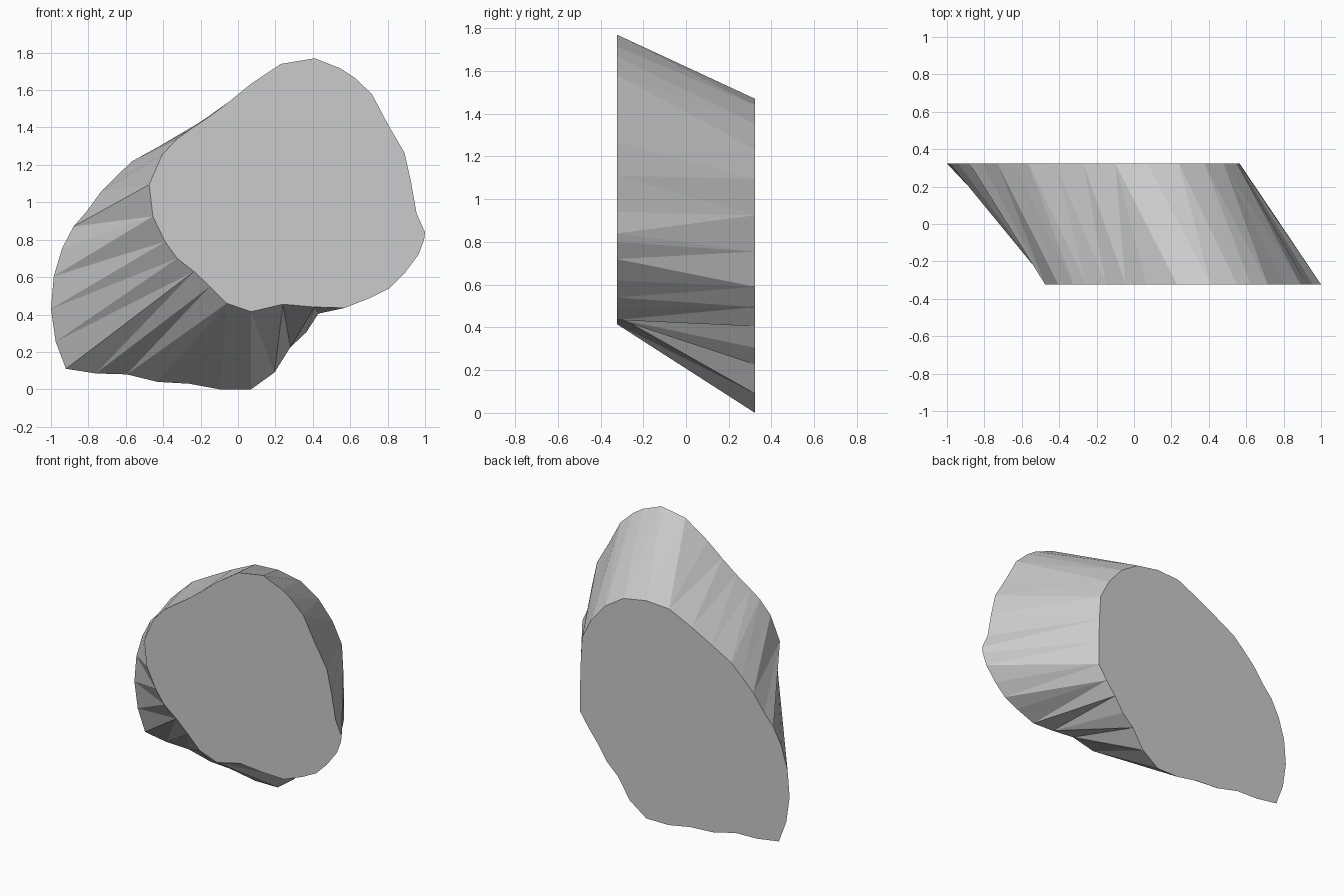
import bpy, bmesh

HALF_DEPTH = 0.323

# Front outline (x, z), starting at the top and running down the left side
FRONT = [(.065, 1.63), (-.045, 1.54), (-.15, 1.46), (-.255, 1.39), (-.325, 1.34), (-.405, 1.255),
         (-.475, 1.095), (-.455, .925), (-.39, .79), (-.325, .70), (-.235, .63), (-.15, .55),
         (-.06, .46), (.07, .415), (.24, .455), (.41, .44), (.57, .435), (.71, .49),
         (.81, .54), (.89, .62), (.965, .72), (.995, .80), (1.0, .84), (.955, .94),
         (.925, 1.11), (.89, 1.265), (.80, 1.42), (.715, 1.58), (.625, 1.665), (.55, 1.715),
         (.41, 1.77), (.23, 1.74)]

# Back outline, same direction
BACK = [(-.1, 1.46), (-.27, 1.38), (-.42, 1.30), (-.565, 1.22), (-.645, 1.145), (-.73, 1.06),
        (-.81, .95), (-.88, .87), (-.94, .755), (-.985, .605), (-1.0, .43), (-.975, .255),
        (-.92, .11), (-.76, .085), (-.595, .08), (-.43, .04), (-.26, .03), (-.095, 0),
        (.07, 0), (.195, .09), (.28, .225), (.365, .305), (.43, .405), (.50, .495),
        (.565, .59), (.565, .755), (.56, .925), (.55, 1.095), (.48, 1.233), (.376, 1.354),
        (.24, 1.44), (.07, 1.47)]

# Last back point that each front point fans out to
FAN_END = [0, 1, 2, 3, 4, 5, 7, 9, 10, 11, 13, 14, 17, 19, 20, 22,
           23, 23, 24, 24, 25, 25, 26, 26, 27, 28, 28, 29, 29, 30, 31, 32]

bm = bmesh.new()
front = [bm.verts.new((x, -HALF_DEPTH, z)) for x, z in FRONT]
back = [bm.verts.new((x, HALF_DEPTH, z)) for x, z in BACK]
n = len(front)

# Flat caps
bm.faces.new(front)
bm.faces.new(back[::-1])

# Faceted side wall bridging the two outlines
start = 0
for i, end in enumerate(FAN_END):
    for j in range(start, end):
        bm.faces.new((front[i], back[j], back[(j + 1) % n]))
    bm.faces.new((front[i], back[end % n], front[(i + 1) % n]))
    start = end

bmesh.ops.recalc_face_normals(bm, faces=bm.faces)
mesh = bpy.data.meshes.new("rock_slab")
bm.to_mesh(mesh)
bm.free()
bpy.context.collection.objects.link(bpy.data.objects.new("rock_slab", mesh))
